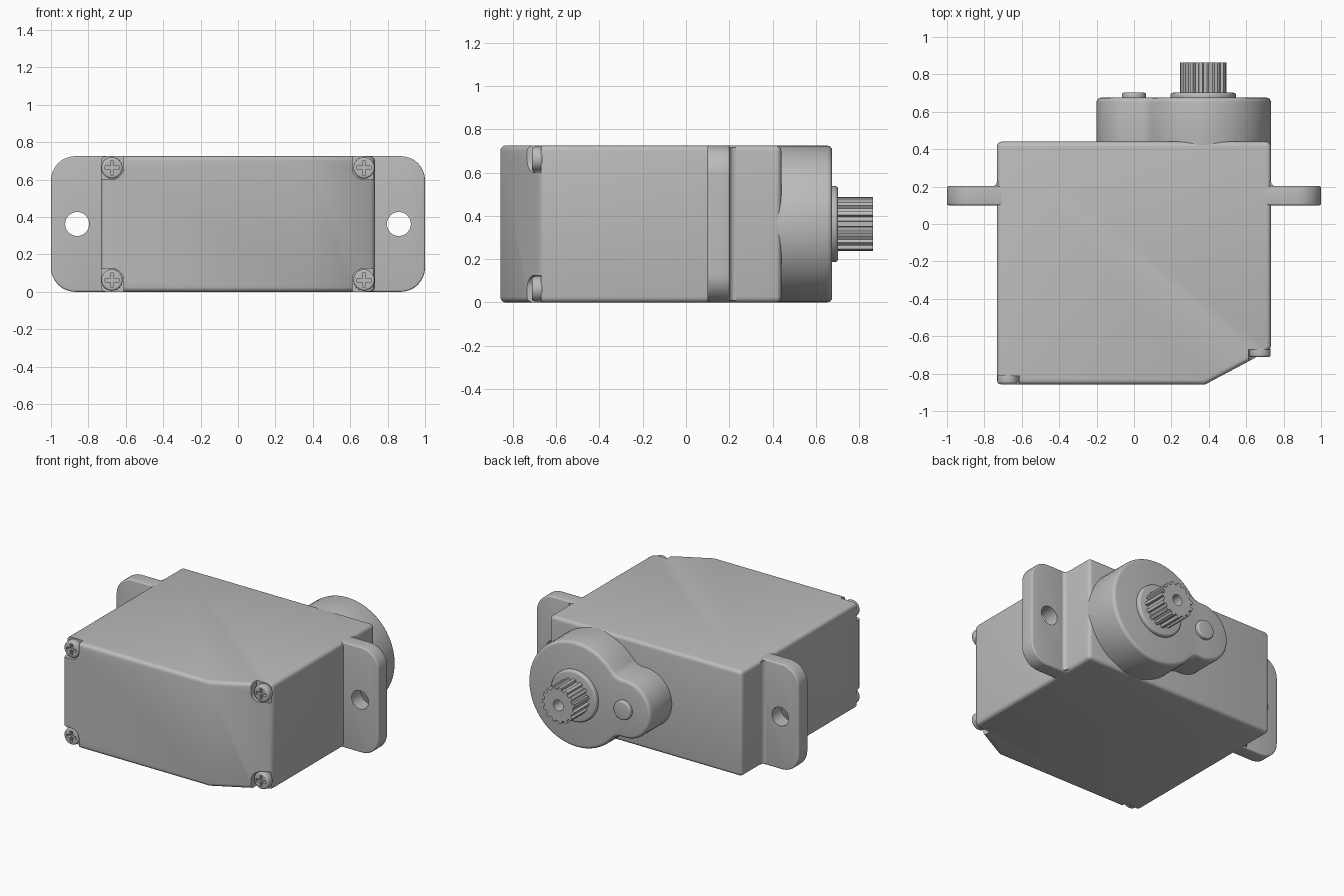
import bpy, bmesh
from math import sin, cos, pi, atan2, sqrt, radians

old = bpy.data.objects.get("Cube")
if old:
    bpy.data.objects.remove(old)

grey = bpy.data.materials.new("grey plastic")
grey.use_nodes = True
COLOUR = (0.5, 0.5, 0.5, 1)
grey.diffuse_color = COLOUR
grey.node_tree.nodes["Principled BSDF"].inputs["Base Color"].default_value = COLOUR

H = 0.725          # case height
MID = H / 2
SIDE = 0.7325      # half width of the case


def arc(cx, cz, r, a0, a1, n):
    return [(cx + r * cos(a0 + (a1 - a0) * i / n), cz + r * sin(a0 + (a1 - a0) * i / n))
            for i in range(n + 1)]


def circle(cx, cz, r, n=40):
    return arc(cx, cz, r, 0, 2 * pi, n)[:-1]


def rounded_rect(x0, x1, z0, z1, r):
    pts = []
    corners = [(x1 - r, z1 - r), (x0 + r, z1 - r), (x0 + r, z0 + r), (x1 - r, z0 + r)]
    for k, (cx, cz) in enumerate(corners):
        pts += arc(cx, cz, r, k * pi / 2, (k + 1) * pi / 2, 10)
    return pts


def prism(name, pts, lo, hi, axis="y"):
    """Extrude a flat outline along y or z."""
    bm = bmesh.new()
    place = (lambda a, b, t: (a, t, b)) if axis == "y" else (lambda a, b, t: (a, b, t))
    ends = [[bm.verts.new(place(a, b, t)) for a, b in pts] for t in (lo, hi)]
    for ring in ends:
        bm.faces.new(ring)
    for i in range(len(pts)):
        j = (i + 1) % len(pts)
        bm.faces.new((ends[0][i], ends[0][j], ends[1][j], ends[1][i]))
    bmesh.ops.recalc_face_normals(bm, faces=bm.faces)
    me = bpy.data.meshes.new(name)
    bm.to_mesh(me)
    bm.free()
    me.materials.append(grey)
    ob = bpy.data.objects.new(name, me)
    bpy.context.collection.objects.link(ob)
    return ob


def finish(ob, bevel=0, cutters=(), angle=32):
    """Round the edges, cut the openings and shade the part."""
    if bevel:
        m = ob.modifiers.new("round", "BEVEL")
        m.width, m.segments = bevel, 4
        m.limit_method, m.angle_limit = "ANGLE", radians(angle)
    for c in cutters:
        m = ob.modifiers.new("cut", "BOOLEAN")
        m.operation, m.object, m.solver = "DIFFERENCE", c, "EXACT"
    bpy.ops.object.select_all(action="DESELECT")
    ob.select_set(True)
    bpy.context.view_layer.objects.active = ob
    bpy.ops.object.convert(target="MESH")
    bpy.ops.object.shade_smooth_by_angle(angle=radians(30))
    for c in cutters:
        bpy.data.objects.remove(c)
    return ob


# Case with one slanted corner and four screw pockets
case = prism("case", [(-SIDE, -0.858), (0.38, -0.858), (SIDE, -0.67), (SIDE, 0.44), (-SIDE, 0.44)],
             0, H, "z")
screw_seats = [(sx, sz, -0.67 if sx > 0 else -0.812) for sx in (-1, 1) for sz in (-1, 1)]
pockets = []
for sx, sz, floor in screw_seats:
    xs = sorted((sx * 0.612, sx * 0.9))
    zs = sorted((MID + sz * 0.238, MID + sz * 0.5))
    pockets.append(prism("pocket_cutter", rounded_rect(*xs, *zs, 0.06), -1, floor))
finish(case, 0.025, pockets)

# Cross-head screws
for sx, sz, floor in screw_seats:
    x, z = sx * 0.674, MID + sz * 0.3
    head = prism("screw", circle(x, z, 0.057, 32), floor - 0.042, floor + 0.01)
    a, b = 0.037, 0.009
    cross = [(-b, -a), (b, -a), (b, -b), (a, -b), (a, b), (b, b),
             (b, a), (-b, a), (-b, b), (-a, b), (-a, -b), (-b, -b)]
    slot = prism("slot_cutter", [(x + u, z + v) for u, v in cross], floor - 0.1, floor - 0.018)
    finish(head, 0.012, [slot])

# Mounting ears with holes, and the small fillet behind each
for side, s in (("left", 1), ("right", -1)):
    r = 0.13
    outline = ([(0.7, 0)] + arc(1 - r, r, r, -pi / 2, 0, 12)
               + arc(1 - r, H - r, r, 0, pi / 2, 12) + [(0.7, H)])
    ear = prism(side + "_mounting_ear", [(s * x, z) for x, z in outline], 0.1, 0.202)
    finish(ear, 0.01, [prism("hole_cutter", circle(s * 0.86, MID, 0.064), 0, 0.4)])
    f = 0.03
    curve = arc(SIDE + f, 0.2 + f, f, pi, 1.5 * pi, 6)
    strip = [(s * x, y) for x, y in [(SIDE - 0.02, 0.19)] + [(SIDE - 0.02, 0.2 + f)] + curve
             + [(SIDE + f, 0.19)]]
    finish(prism(side + "_ear_fillet", strip, 0.01, H - 0.01, "z"))

# Gear housing: large and small lobes joined by concave fillets
R, r, f, gap = 0.362, 0.2, 0.1, 0.37
fx = ((r + f) ** 2 - (R + f) ** 2 + gap ** 2) / (2 * gap)
fz = sqrt((r + f) ** 2 - fx ** 2)
big, small = atan2(fz, fx - gap), atan2(fz, fx)
outline = arc(gap, MID, R, -big, big, 56)
outline += arc(fx, MID + fz, f, big - pi, small - pi, 12)[1:]
outline += arc(0, MID, r, small, 2 * pi - small, 32)[1:]
outline += arc(fx, MID - fz, f, pi - small, pi - big, 12)[1:-1]
finish(prism("gear_housing", outline, 0.4, 0.675), 0.022, angle=50)

# Pivot pin and output collar
finish(prism("pivot_pin", circle(0, MID, 0.065), 0.65, 0.702), 0.01)
finish(prism("output_collar", circle(gap, MID, 0.176, 48), 0.65, 0.702), 0.015)

# Splined output shaft with a screw hole
teeth = 15
spline = []
for i in range(teeth):
    for step, rad in ((-0.3, 0.108), (-0.2, 0.125), (0.2, 0.125), (0.3, 0.108)):
        t = (i + step) * 2 * pi / teeth
        spline.append((gap + rad * cos(t), MID + rad * sin(t)))
shaft = prism("output_shaft", spline, 0.68, 0.863)
finish(shaft, 0, [prism("bore_cutter", circle(gap, MID, 0.038, 24), 0.72, 1)])
